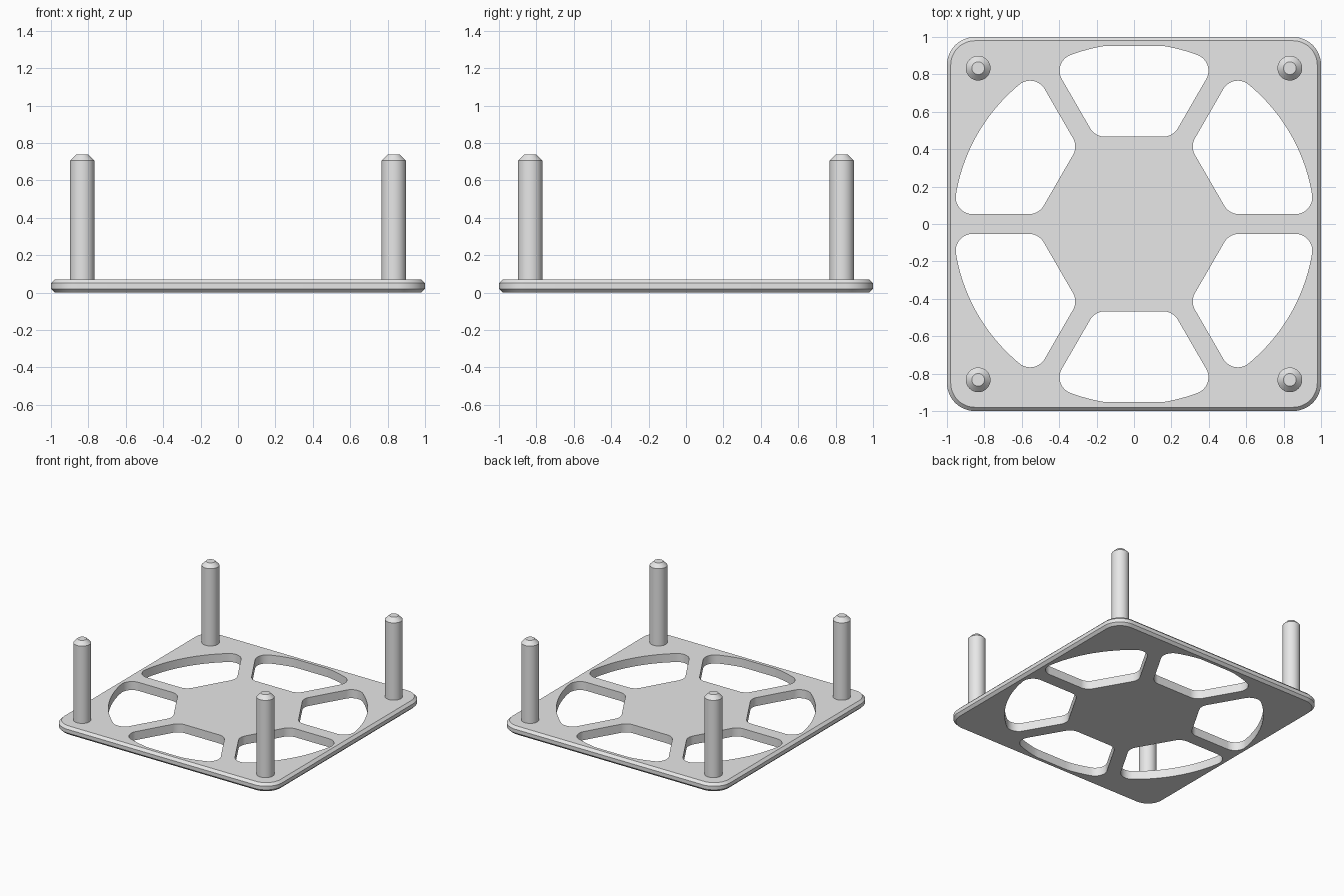
import bpy, bmesh, math
from mathutils import Vector, Matrix

if "Cube" in bpy.data.objects:
    bpy.data.objects.remove(bpy.data.objects["Cube"])

grey = bpy.data.materials.new("light grey")
grey.diffuse_color = (0.8, 0.8, 0.8, 1)
grey.use_nodes = True
grey.node_tree.nodes["Principled BSDF"].inputs["Base Color"].default_value = grey.diffuse_color


def loft(name, rings):
    """Closed solid through a stack of matching rings of 3D points."""
    bm = bmesh.new()
    loops = [[bm.verts.new(p) for p in ring] for ring in rings]
    n = len(loops[0])
    for a, b in zip(loops, loops[1:]):
        for i in range(n):
            j = (i + 1) % n
            bm.faces.new((a[i], a[j], b[j], b[i]))
    bm.faces.new(loops[0][::-1])
    bm.faces.new(loops[-1])
    mesh = bpy.data.meshes.new(name)
    bm.to_mesh(mesh)
    bm.free()
    mesh.materials.append(grey)
    ob = bpy.data.objects.new(name, mesh)
    bpy.context.collection.objects.link(ob)
    return ob


def select(ob):
    bpy.ops.object.select_all(action='DESELECT')
    ob.select_set(True)
    bpy.context.view_layer.objects.active = ob


def smooth(ob):
    select(ob)
    bpy.ops.object.shade_smooth_by_angle(angle=math.radians(30))


def rounded_square(half, radius, z, steps=12):
    pts = []
    for q, (sx, sy) in enumerate([(1, 1), (-1, 1), (-1, -1), (1, -1)]):
        for i in range(steps + 1):
            a = math.pi / 2 * (q + i / steps)
            pts.append((sx * (half - radius) + radius * math.cos(a),
                        sy * (half - radius) + radius * math.sin(a), z))
    return pts


def circle(x, y, r, z, n=48):
    return [(x + r * math.cos(2 * math.pi * i / n),
             y + r * math.sin(2 * math.pi * i / n), z) for i in range(n)]


def opening_outline(middle):
    """Rounded sector: a core polygon grown outward by the corner radius."""
    r, spoke, hub, rim, limit = 0.09, 0.053, 0.467, 0.965, 0.953
    d, h, R = spoke + r, hub + r, rim - r
    spread = math.pi / 6 - math.asin(d / R)
    inner = (h * math.sin(math.pi / 6) - d) / math.cos(math.pi / 6)
    core = [Vector((h, -inner)), Vector((h, inner))]
    core += [Vector((R * math.cos(a), R * math.sin(a)))
             for a in [spread * (2 * i / 32 - 1) for i in range(33)]]
    turn = Matrix.Rotation(middle, 2)
    core = [turn @ p for p in core]
    lim = limit - r
    core = [Vector((max(-lim, min(lim, p.x)), max(-lim, min(lim, p.y)))) for p in core]
    out = []
    for i in range(144):
        a = 2 * math.pi * (i + 0.5) / 144
        n = Vector((math.cos(a), math.sin(a)))
        p = max(core, key=lambda c: c.dot(n)) + r * n
        if not out or (p - out[-1]).length > 1e-4:
            out.append(p)
    return out


# Base plate with chamfered rim
c, top = 0.02, 0.07
plate = loft("base_plate", [rounded_square(1 - c, 0.15 - c, 0),
                            rounded_square(1, 0.15, c),
                            rounded_square(1, 0.15, top - c),
                            rounded_square(1 - c, 0.15 - c, top)])

# Six airflow openings around the hub
for k in range(6):
    outline = opening_outline(math.radians(30 + 60 * k))
    cutter = loft("opening_cutter", [[(p.x, p.y, z) for p in outline] for z in (-0.1, 0.2)])
    cutter.hide_render = True
    mod = plate.modifiers.new("opening", 'BOOLEAN')
    mod.operation, mod.solver, mod.object = 'DIFFERENCE', 'EXACT', cutter
    select(plate)
    bpy.ops.object.modifier_apply(modifier=mod.name)
    bpy.data.objects.remove(cutter, do_unlink=True)
smooth(plate)

# Four corner pins with chamfered tips
for sx in (-1, 1):
    for sy in (-1, 1):
        x, y = 0.833 * sx, 0.833 * sy
        name = ("back" if sy > 0 else "front") + ("_right" if sx > 0 else "_left") + "_pin"
        smooth(loft(name, [circle(x, y, 0.066, 0.05), circle(x, y, 0.066, 0.705),
                           circle(x, y, 0.034, 0.737)]))
